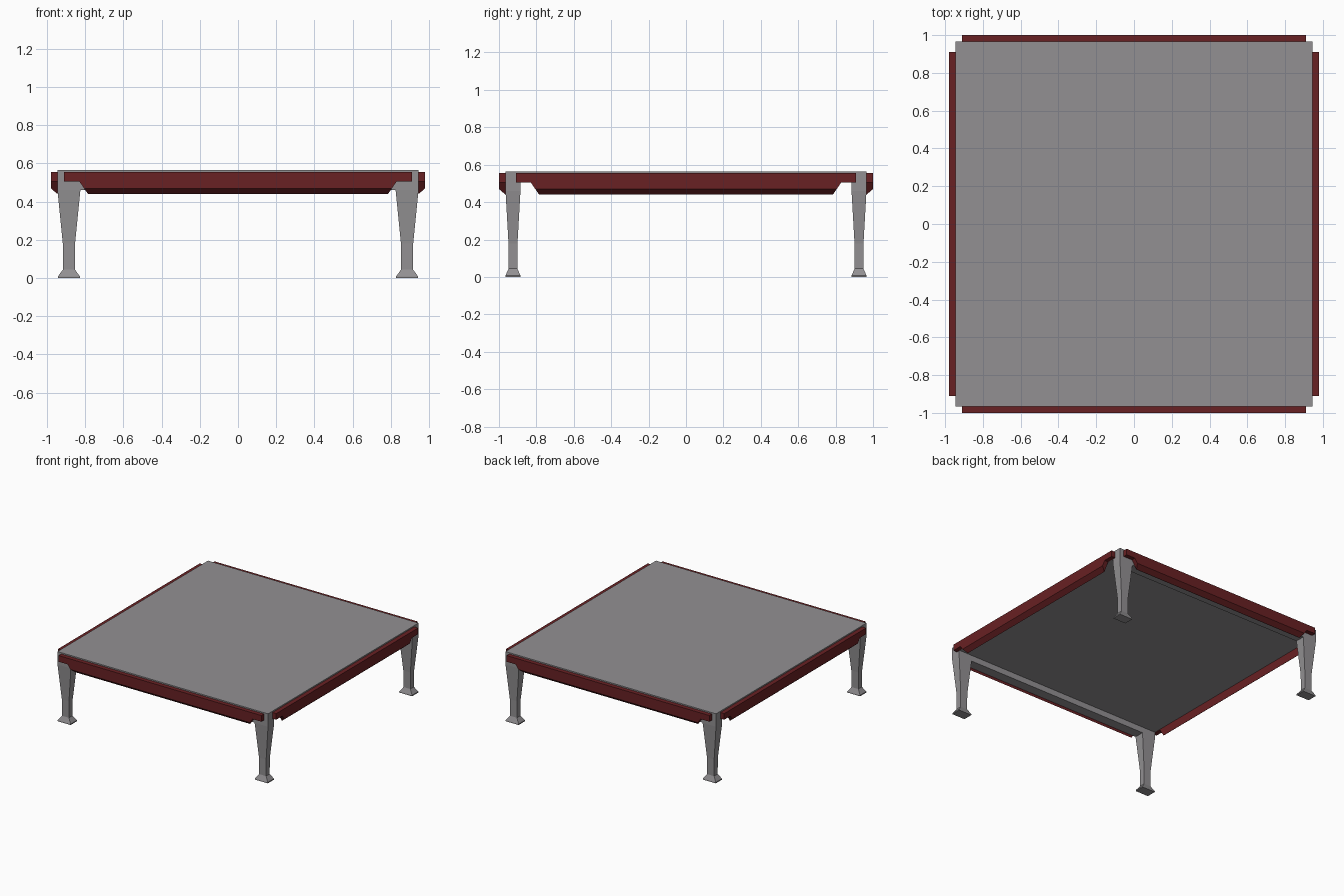
import bpy, bmesh, math
from mathutils import Matrix

if "Cube" in bpy.data.objects:
    bpy.data.objects.remove(bpy.data.objects["Cube"])


def material(name, rgb):
    m = bpy.data.materials.new(name)
    m.diffuse_color = (*rgb, 1)
    m.use_nodes = True
    m.node_tree.nodes["Principled BSDF"].inputs["Base Color"].default_value = m.diffuse_color
    return m


GREY = material("warm grey metal", (0.29, 0.28, 0.29))
RED = material("dark red", (0.14, 0.015, 0.017))


def finish(bm, name, mat):
    bmesh.ops.recalc_face_normals(bm, faces=bm.faces)
    me = bpy.data.meshes.new(name)
    bm.to_mesh(me)
    bm.free()
    me.materials.append(mat)
    ob = bpy.data.objects.new(name, me)
    bpy.context.collection.objects.link(ob)
    return ob


def hull(bm, points):
    verts = [bm.verts.new(p) for p in points]
    bmesh.ops.convex_hull(bm, input=verts)
    # merge the hull triangles back into flat faces
    bmesh.ops.dissolve_limit(bm, angle_limit=0.01, verts=bm.verts, edges=bm.edges)


def box(name, x, y, z, mat):
    bm = bmesh.new()
    hull(bm, [(a, b, c) for a in x for b in y for c in z])
    return finish(bm, name, mat)


# table top
box("table_top", (-0.945, 0.945), (-0.965, 0.965), (0.51, 0.565), GREY)

# legs: stacked rectangles (z, half width x, half width y), flared foot, wide head
SECTIONS = [(0, 0.058, 0.04), (0.008, 0.058, 0.04), (0.045, 0.031, 0.023),
            (0.18, 0.032, 0.024), (0.46, 0.06, 0.04), (0.51, 0.06, 0.04)]


def leg(name, cx, cy):
    bm = bmesh.new()
    rings = [[bm.verts.new((cx + sx * hx, cy + sy * hy, z))
              for sx, sy in ((-1, -1), (1, -1), (1, 1), (-1, 1))]
             for z, hx, hy in SECTIONS]
    for a, b in zip(rings, rings[1:]):
        for i in range(4):
            j = (i + 1) % 4
            bm.faces.new((a[i], a[j], b[j], b[i]))
    bm.faces.new(rings[0])
    bm.faces.new(rings[-1])
    finish(bm, name, GREY)


for sy, front in ((-1, "front"), (1, "back")):
    for sx, side in ((-1, "left"), (1, "right")):
        leg(f"{front}_{side}_leg", sx * 0.885, sy * 0.925)
    # rail joining the two legs
    box(f"{front}_rail", (-0.83, 0.83), sorted((sy * 0.885, sy * 0.965)),
        (0.462, 0.51), GREY)


# aprons: long bar plus a hanging lip with tapered ends and a chamfered underside
def apron(name, inner, turn):
    outer = inner + 0.035
    bm = bmesh.new()
    hull(bm, [(x, -y, z) for x in (-0.91, 0.91)
              for y in (inner, outer) for z in (0.505, 0.555)])
    lip = bmesh.new()
    hull(lip, [(s * x, -y, z) for s in (-1, 1) for x, y, z in
               ((0.83, inner, 0.505), (0.83, outer, 0.505),
                (0.806, outer, 0.47), (0.785, inner, 0.44))])
    tmp = bpy.data.meshes.new("lip")
    lip.to_mesh(tmp)
    lip.free()
    bm.from_mesh(tmp)
    bpy.data.meshes.remove(tmp)
    bmesh.ops.transform(bm, matrix=Matrix.Rotation(math.radians(turn), 4, 'Z'),
                        verts=bm.verts)
    finish(bm, name, RED)


apron("front_apron", 0.965, 0)
apron("right_apron", 0.945, 90)
apron("back_apron", 0.965, 180)
apron("left_apron", 0.945, 270)
